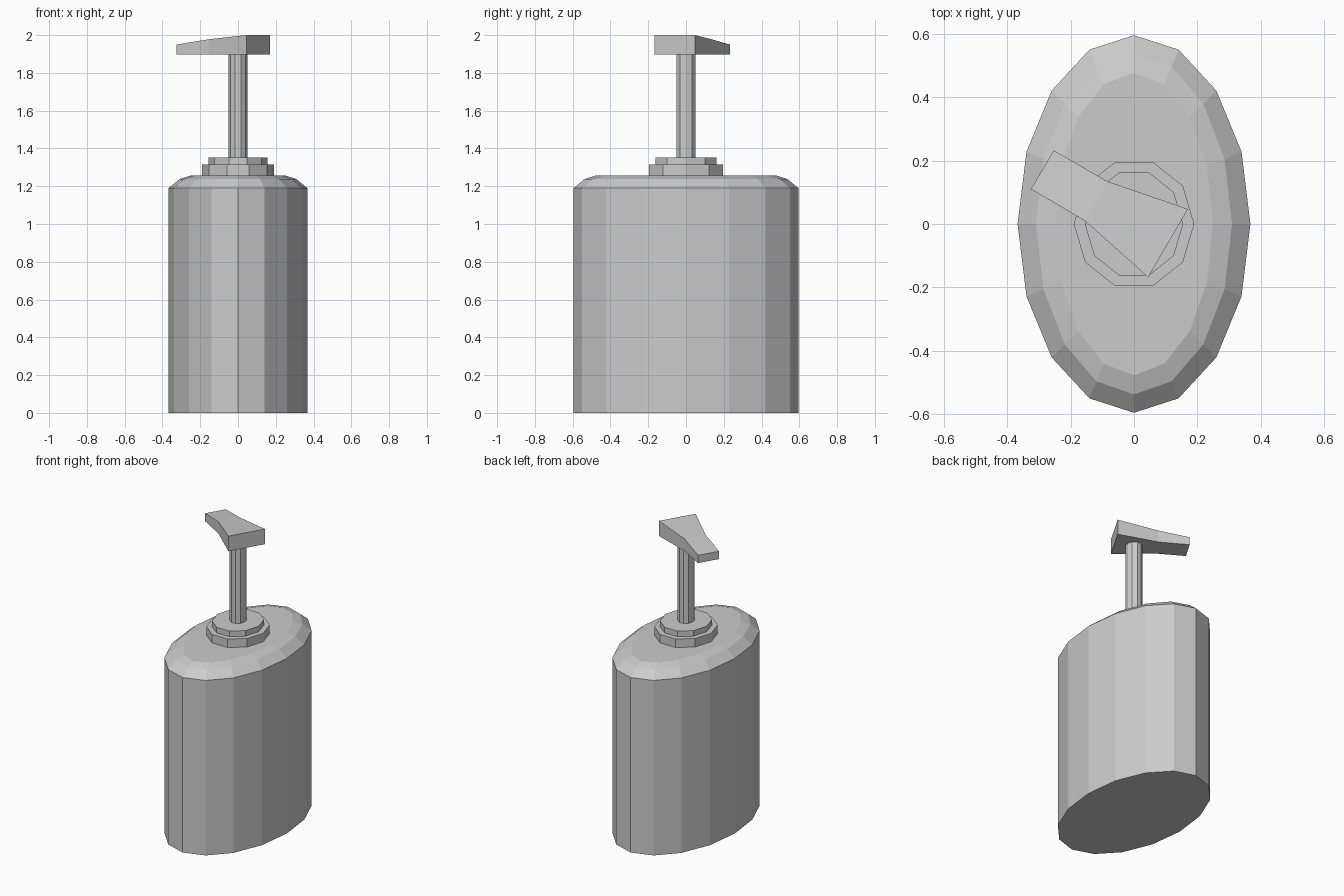
import bpy
import bmesh
from math import cos, sin, tau

if "Cube" in bpy.data.objects:
    bpy.data.objects.remove(bpy.data.objects["Cube"], do_unlink=True)

grey = bpy.data.materials.new("plain_grey")
grey.use_nodes = True
grey.diffuse_color = (0.6, 0.6, 0.6, 1)
grey.node_tree.nodes["Principled BSDF"].inputs["Base Color"].default_value = (0.6, 0.6, 0.6, 1)


def finish(name, bm):
    bmesh.ops.recalc_face_normals(bm, faces=bm.faces)
    mesh = bpy.data.meshes.new(name)
    bm.to_mesh(mesh)
    bm.free()
    mesh.materials.append(grey)
    obj = bpy.data.objects.new(name, mesh)
    bpy.context.scene.collection.objects.link(obj)
    return obj


def loft(name, loops):
    """Skin a stack of equal-length vertex loops and cap both ends."""
    bm = bmesh.new()
    rings = [[bm.verts.new(p) for p in loop] for loop in loops]
    n = len(rings[0])
    for low, high in zip(rings, rings[1:]):
        for i in range(n):
            j = (i + 1) % n
            bm.faces.new((low[i], low[j], high[j], high[i]))
    bm.faces.new(rings[0][::-1])
    bm.faces.new(rings[-1])
    return finish(name, bm)


def ellipse(sides, rx, ry, z):
    return [(rx * cos(tau * i / sides), ry * sin(tau * i / sides), z) for i in range(sides)]


# Oval bottle with a two-step rounded shoulder
RX, RY = 0.367, 0.595
shoulder = [(0, 0), (0, 1.19), (0.058, 1.238), (0.118, 1.257)]
loft("bottle", [ellipse(16, RX - inset, RY - inset, z) for inset, z in shoulder])

# Stepped collar and pump stem
for name, rx, ry, bottom, top in [
    ("lower_collar", 0.19, 0.206, 1.257, 1.315),
    ("upper_collar", 0.155, 0.17, 1.315, 1.353),
    ("pump_stem", 0.05, 0.053, 1.353, 1.897),
]:
    loft(name, [ellipse(10, rx, ry, bottom), ellipse(10, rx, ry, top)])

# Pump head: wide push plate narrowing and dipping to the spout
sections = [
    ((0.17, 0.047), (0.045, -0.168), 2.0),
    ((-0.085, 0.135), (-0.155, 0.01), 1.978),
    ((-0.253, 0.232), (-0.325, 0.11), 1.95),
]
UNDER = 1.897
loft("pump_head", [
    [(*a, UNDER), (*b, UNDER), (*b, top), (*a, top)] for a, b, top in sections
])
